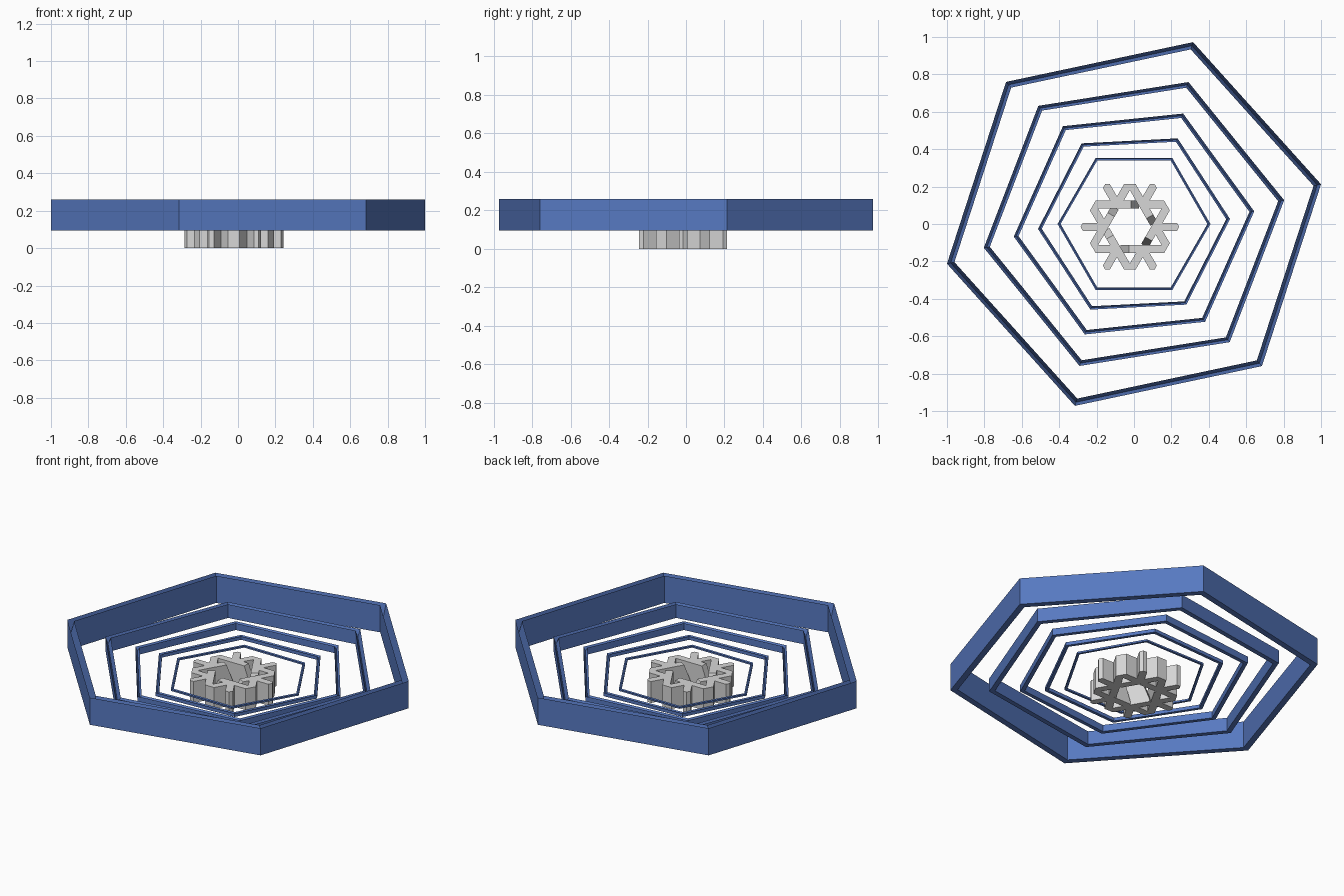
import bpy, bmesh, math
from mathutils import Vector

if "Cube" in bpy.data.objects:
    bpy.data.objects.remove(bpy.data.objects["Cube"])


def material(name, rgb):
    m = bpy.data.materials.new(name)
    m.diffuse_color = (*rgb, 1)
    m.use_nodes = True
    m.node_tree.nodes["Principled BSDF"].inputs["Base Color"].default_value = m.diffuse_color
    return m


BLUE = material("ring blue", (0.095, 0.19, 0.53))
GREY = material("light grey", (0.68, 0.68, 0.68))


def finish(bm, name, mat):
    bmesh.ops.recalc_face_normals(bm, faces=bm.faces)
    me = bpy.data.meshes.new(name)
    bm.to_mesh(me)
    bm.free()
    me.materials.append(mat)
    ob = bpy.data.objects.new(name, me)
    bpy.context.collection.objects.link(ob)
    return ob


def hex_ring(name, radius, turn, z, height):
    """Hexagonal band with a V groove along its top edge."""
    t = radius * 0.04
    section = [(radius, z), (radius, z + height),
               (radius - t / 2, z + height * 0.5),
               (radius - t, z + height), (radius - t, z)]
    bm = bmesh.new()
    rows = []
    for k in range(6):
        a = turn + k * math.pi / 3
        rows.append([bm.verts.new((r * math.cos(a), r * math.sin(a), h))
                     for r, h in section])
    n = len(section)
    for k in range(6):
        p, q = rows[k], rows[(k + 1) % 6]
        for i in range(n):
            j = (i + 1) % n
            bm.faces.new((p[i], q[i], q[j], p[j]))
    return finish(bm, name, BLUE)


# Five nested rings: each wider, twice as tall and turned 3 degrees further
for k in range(5):
    hex_ring(f"hex_ring_{k + 1}", 0.4087 * 1.2576 ** k, math.radians(3 * k),
             0.095, 0.0103 * 2 ** k)

# Snowflake in the middle
CENTRE = Vector((-0.022, -0.015, 0))
TOP, WIDTH, NODE, HEX = 0.13, 0.043, 0.138, 0.264


def direction(deg):
    return Vector((math.cos(math.radians(deg)), math.sin(math.radians(deg)), 0))


def spoke(bm, node, deg, length):
    """Flat bar from the node, trimmed by the snowflake's hexagon outline."""
    d, s = direction(deg), direction(deg + 90) * WIDTH / 2
    a, b = node - d * 0.0124, node + d * length
    part = bmesh.new()
    part.faces.new([part.verts.new(p) for p in (a - s, b - s, b + s, a + s)])
    for k in range(6):
        n = direction(30 + 60 * k)
        bmesh.ops.bisect_plane(part, geom=part.verts[:] + part.edges[:] + part.faces[:],
                               plane_co=n * HEX * math.cos(math.pi / 6),
                               plane_no=n, clear_outer=True)
    outline = [v.co.copy() for v in part.faces[:][0].verts]
    part.free()
    low = [bm.verts.new(p) for p in outline]
    high = [bm.verts.new(p + Vector((0, 0, TOP))) for p in outline]
    bm.faces.new(low)
    bm.faces.new(high)
    for i in range(len(low)):
        j = (i + 1) % len(low)
        bm.faces.new((low[i], low[j], high[j], high[i]))


def stem(bm, node, deg):
    """Bar towards the next arm, with a sloping end."""
    d, s = direction(deg), direction(deg + 90) * WIDTH / 2
    prof = [(-0.0124, 0), (0.118, 0), (0.118, 0.012), (0.075, TOP), (-0.0124, TOP)]
    sides = [[bm.verts.new(node + d * x + Vector((0, 0, z)) + s * e) for x, z in prof]
             for e in (-1, 1)]
    for f in sides:
        bm.faces.new(f)
    for i in range(5):
        j = (i + 1) % 5
        bm.faces.new((sides[0][i], sides[0][j], sides[1][j], sides[1][i]))


for k in range(6):
    bm = bmesh.new()
    ang = 60 * k
    node = direction(ang) * NODE
    for off in (0, 60, -60):
        spoke(bm, node, ang + off, 0.2)
    stem(bm, node, ang - 120)
    arm = finish(bm, f"snowflake_arm_{k + 1}", GREY)
    arm.location = CENTRE
